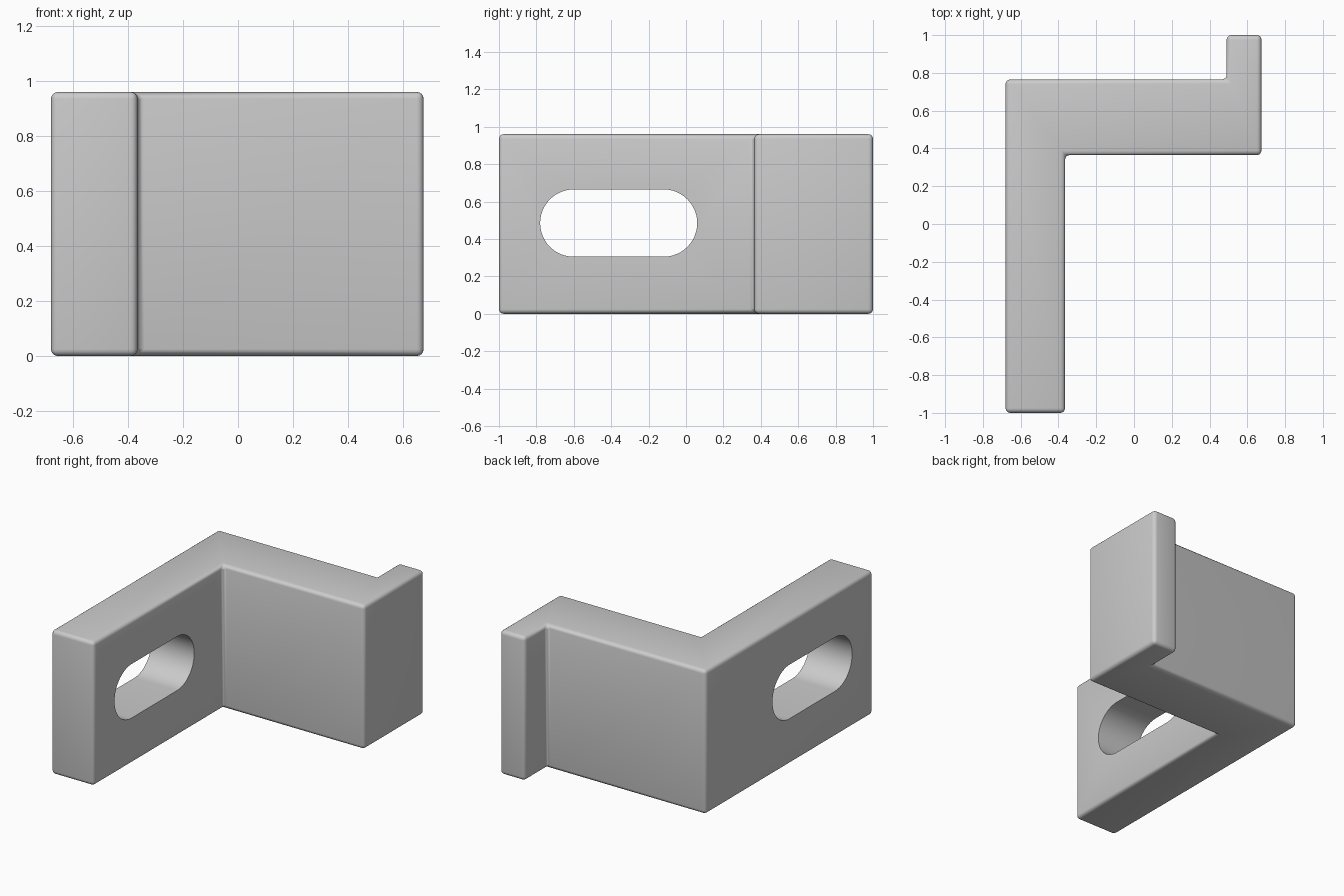
import bpy, bmesh, math
from mathutils import Vector

cube = bpy.data.objects.get("Cube")
if cube:
    bpy.data.objects.remove(cube, do_unlink=True)

HEIGHT = 0.96
EDGE_RADIUS = 0.025

grey = bpy.data.materials.new("plain grey")
grey.use_nodes = True
colour = (0.6, 0.6, 0.6, 1)
grey.diffuse_color = colour
grey.node_tree.nodes["Principled BSDF"].inputs["Base Color"].default_value = colour


def prism(name, outline, direction):
    """Extrude a closed outline along a direction into a solid object."""
    bm = bmesh.new()
    base = bm.faces.new([bm.verts.new(p) for p in outline])
    top = bmesh.ops.extrude_face_region(bm, geom=[base])["geom"]
    moved = [v for v in top if isinstance(v, bmesh.types.BMVert)]
    bmesh.ops.translate(bm, verts=moved, vec=Vector(direction))
    bmesh.ops.recalc_face_normals(bm, faces=bm.faces)
    mesh = bpy.data.meshes.new(name)
    bm.to_mesh(mesh)
    bm.free()
    mesh.materials.append(grey)
    obj = bpy.data.objects.new(name, mesh)
    bpy.context.collection.objects.link(obj)
    return obj


# Stepped bracket: long slotted arm, thick cross block, small rear lip
plan = [(-0.68, -1), (-0.365, -1), (-0.365, 0.365), (0.675, 0.365),
        (0.675, 1), (0.49, 1), (0.49, 0.765), (-0.68, 0.765)]
bracket = prism("stepped_bracket", [(x, y, 0) for x, y in plan], (0, 0, HEIGHT))

# Rounded outer edges and inner corners
bevel = bracket.modifiers.new("rounded_edges", "BEVEL")
bevel.width = EDGE_RADIUS
bevel.segments = 4
bevel.limit_method = "ANGLE"

# Cutter for the slot: two half circles joined by straight sides
radius, centre_z, steps = 0.18, HEIGHT / 2 + 0.005, 24
slot = []
for centre_y, start in ((-0.12, -math.pi / 2), (-0.60, math.pi / 2)):
    for i in range(steps + 1):
        a = start + math.pi * i / steps
        slot.append((-1, centre_y + radius * math.cos(a), centre_z + radius * math.sin(a)))
cutter = prism("slot_cutter", slot, (1, 0, 0))
cutter.hide_render = True
cutter.hide_viewport = True

cut = bracket.modifiers.new("slot", "BOOLEAN")
cut.operation = "DIFFERENCE"
cut.solver = "EXACT"
cut.object = cutter

# Bake the modifiers, then drop the cutter
bpy.context.view_layer.update()
graph = bpy.context.evaluated_depsgraph_get()
bracket.data = bpy.data.meshes.new_from_object(bracket.evaluated_get(graph))
bracket.modifiers.clear()
bpy.data.objects.remove(cutter, do_unlink=True)

# Smooth shading with crisp slot rims
bpy.ops.object.select_all(action="DESELECT")
bracket.select_set(True)
bpy.context.view_layer.objects.active = bracket
bpy.ops.object.shade_smooth_by_angle(angle=math.radians(30))
